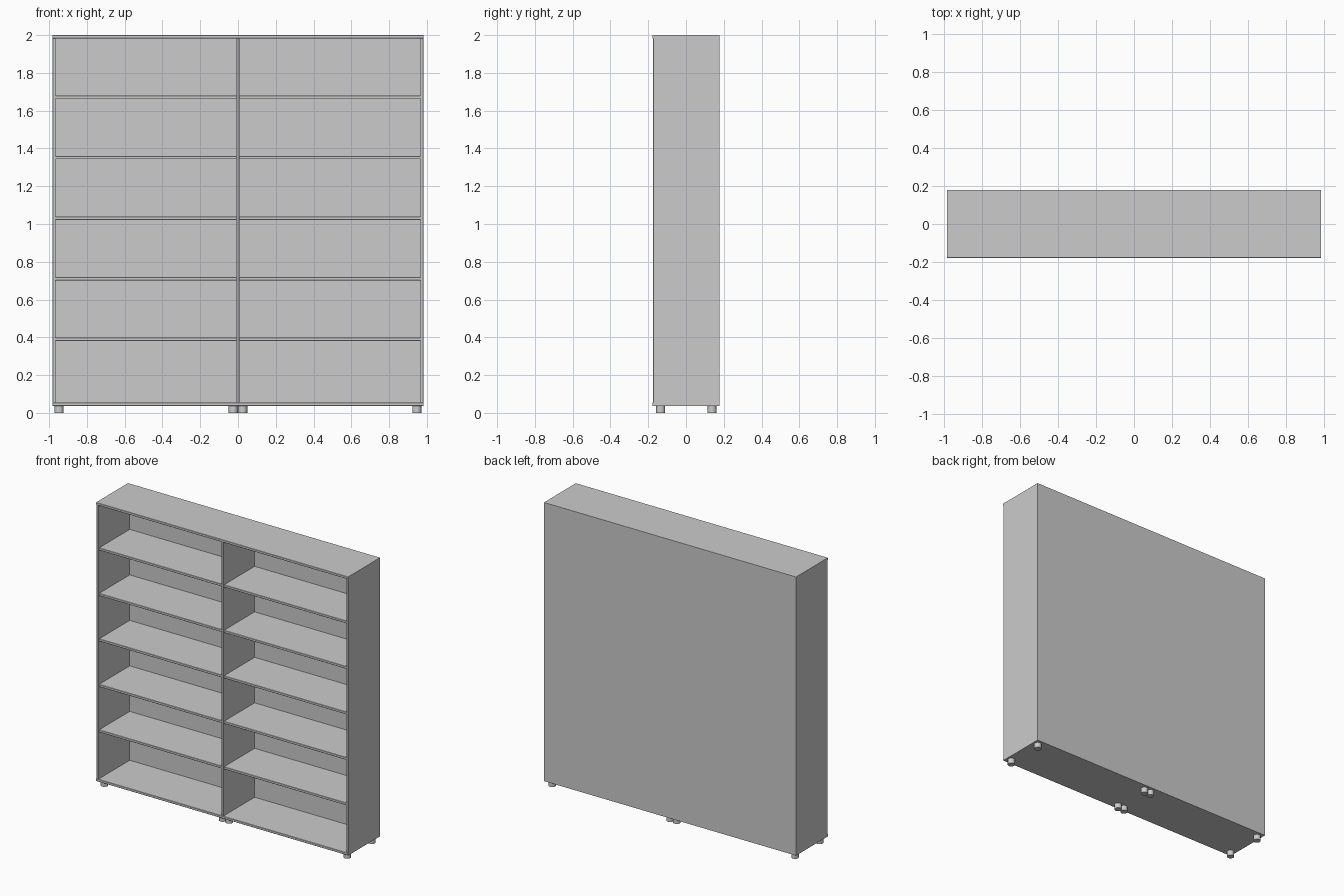
import bpy
import bmesh
from mathutils import Matrix

if "Cube" in bpy.data.objects:
    bpy.data.objects.remove(bpy.data.objects["Cube"])

grey = bpy.data.materials.new("plain grey")
grey.diffuse_color = (0.6, 0.6, 0.6, 1)
grey.use_nodes = True
grey.node_tree.nodes["Principled BSDF"].inputs["Base Color"].default_value = grey.diffuse_color

W, T = 0.982, 0.017           # half width, board thickness
FRONT, BACK = -0.178, 0.178
Z0, Z1 = 0.037, 2.0           # underside and top of the carcass
BACK_IN = BACK - 0.005        # inner face of the back panel


def finish(name, bm):
    mesh = bpy.data.meshes.new(name)
    bm.to_mesh(mesh)
    bm.free()
    mesh.materials.append(grey)
    ob = bpy.data.objects.new(name, mesh)
    bpy.context.collection.objects.link(ob)
    return ob


def board(name, x, y, z, bevel_front=True):
    """Box from (min, max) pairs, with its long front edges slightly eased."""
    bm = bmesh.new()
    size = Matrix.Diagonal((x[1] - x[0], y[1] - y[0], z[1] - z[0], 1))
    mid = Matrix.Translation([(a + b) / 2 for a, b in (x, y, z)])
    bmesh.ops.create_cube(bm, size=1, matrix=mid @ size)
    if bevel_front:
        axis = 0 if x[1] - x[0] > z[1] - z[0] else 2
        edges = [e for e in bm.edges
                 if all(abs(v.co.y - y[0]) < 1e-5 for v in e.verts)
                 and abs(e.verts[0].co[axis] - e.verts[1].co[axis]) > 0.1]
        bmesh.ops.bevel(bm, geom=edges, offset=0.002, segments=1,
                        affect='EDGES')
    return finish(name, bm)


def foot(name, x, y):
    bm = bmesh.new()
    bmesh.ops.create_cone(bm, cap_ends=True, segments=24, radius1=0.024,
                          radius2=0.024, depth=Z0,
                          matrix=Matrix.Translation((x, y, Z0 / 2)))
    for f in bm.faces:
        f.smooth = len(f.verts) == 4
    for e in bm.edges:
        e.smooth = all(len(f.verts) == 4 for f in e.link_faces)
    finish(name, bm)


# Carcass
board("top_panel", (-W, W), (FRONT, BACK_IN), (Z1 - T, Z1))
board("bottom_panel", (-W, W), (FRONT, BACK_IN), (Z0, Z0 + T))
board("back_panel", (-W, W), (BACK_IN, BACK), (Z0, Z1), False)
for name, x in (("left_side", -W), ("right_side", W - T), ("divider", -T / 2)):
    board(name, (x, x + T), (FRONT + 0.003, BACK_IN), (Z0 + T, Z1 - T))

# Five evenly spaced shelves in each bay
for i in range(5):
    z = 0.39 + 0.3205 * i
    for side, x in (("left", (-W + T, -T / 2)), ("right", (T / 2, W - T))):
        board(f"{side}_shelf_{i + 1}", x, (FRONT + 0.01, BACK_IN),
              (z - T / 2, z + T / 2))

# Round feet at the corners and in pairs below the divider
for i, x in enumerate((-0.947, -0.025, 0.025, 0.947)):
    foot(f"front_foot_{i + 1}", x, -0.134)
    foot(f"rear_foot_{i + 1}", x, 0.138)
